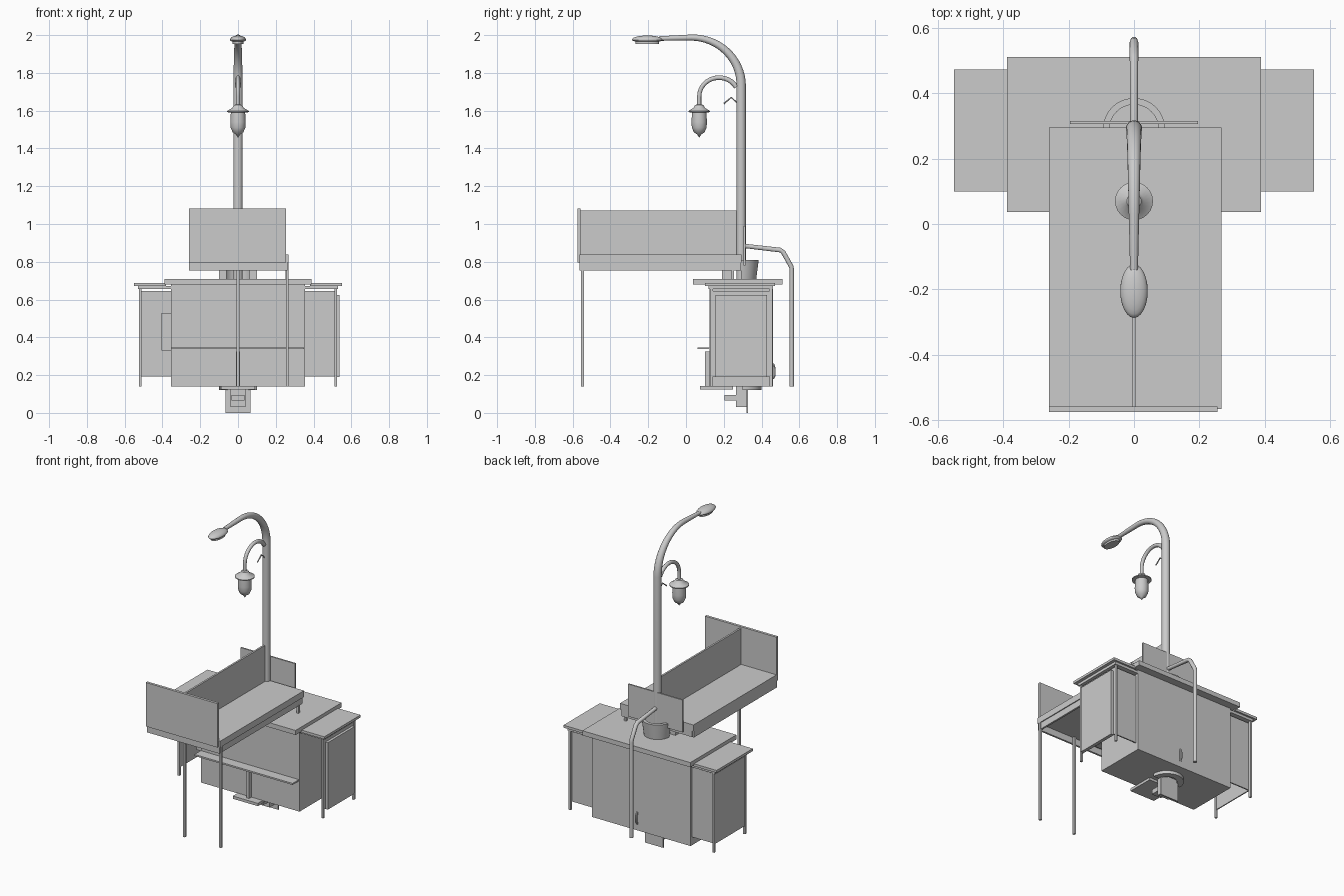
import bpy, bmesh, math
from mathutils import Vector

if "Cube" in bpy.data.objects:
    bpy.data.objects.remove(bpy.data.objects["Cube"])


def link(name, bm, smooth=False):
    bmesh.ops.recalc_face_normals(bm, faces=bm.faces[:])
    me = bpy.data.meshes.new(name)
    bm.to_mesh(me)
    bm.free()
    ob = bpy.data.objects.new(name, me)
    bpy.context.collection.objects.link(ob)
    if smooth:
        bpy.ops.object.select_all(action='DESELECT')
        ob.select_set(True)
        bpy.context.view_layer.objects.active = ob
        bpy.ops.object.shade_smooth_by_angle(angle=math.radians(40))
    return ob


def box(name, x, y, z):
    bm = bmesh.new()
    bmesh.ops.create_cube(bm, size=1)
    for v in bm.verts:
        v.co = Vector([(r[0] + r[1]) / 2 + c * (r[1] - r[0]) for c, r in zip(v.co, (x, y, z))])
    return link(name, bm)


def tube(name, path, x=0, sides=16):
    # sweep a circle along (y, z, radius) points
    bm = bmesh.new()
    rings = []
    for i, (y, z, r) in enumerate(path):
        a, b = path[max(i - 1, 0)], path[min(i + 1, len(path) - 1)]
        t = Vector((b[0] - a[0], b[1] - a[1])).normalized()
        ring = []
        for k in range(sides):
            q = 2 * math.pi * k / sides
            s = r * math.sin(q)
            ring.append(bm.verts.new((x + r * math.cos(q), y - t.y * s, z + t.x * s)))
        rings.append(ring)
    for a, b in zip(rings, rings[1:]):
        for k in range(sides):
            bm.faces.new((a[k], a[(k + 1) % sides], b[(k + 1) % sides], b[k]))
    bm.faces.new(rings[0])
    bm.faces.new(rings[-1])
    return link(name, bm, True)


def lathe(name, profile, x, y, start=0, angle=2 * math.pi, steps=24):
    bm = bmesh.new()
    vs = [bm.verts.new((r * math.cos(start), r * math.sin(start), z)) for r, z in profile]
    es = [bm.edges.new(p) for p in zip(vs, vs[1:])]
    bmesh.ops.spin(bm, geom=vs + es, cent=(0, 0, 0), axis=(0, 0, 1), angle=angle, steps=steps)
    bmesh.ops.remove_doubles(bm, verts=bm.verts[:], dist=1e-5)
    bmesh.ops.translate(bm, verts=bm.verts[:], vec=(x, y, 0))
    return link(name, bm, True)


def arc(cy, cz, ry, rz, a0, a1, n, r0, r1):
    pts = []
    for i in range(n + 1):
        f = i / n
        a = math.radians(a0 + (a1 - a0) * f)
        pts.append((cy + ry * math.cos(a), cz + rz * math.sin(a), r0 + (r1 - r0) * f))
    return pts


# main cabinet and worktop
box("cabinet", (-.355, .355), (.125, .46), (.14, .68))
box("worktop", (-.388, .388), (.037, .51), (.68, .71))
box("front_shelf", (-.355, .35), (.06, .125), (.337, .347))
box("shelf_support", (-.01, .01), (.10, .125), (.14, .325))
box("cabinet_side_box", (-.405, -.355), (.15, .24), (.33, .53))

# side wings: two-layer top, legs, outer and back panels
for s, side in ((-1, "left"), (1, "right")):
    def sx(a, b):
        return tuple(sorted((s * a, s * b)))
    box(side + "_wing_top", sx(.38, .55), (.10, .472), (.672, .688))
    box(side + "_wing_rail", sx(.355, .53), (.12, .46), (.655, .672))
    for y, end in ((.135, "front"), (.45, "back")):
        box(f"{side}_wing_{end}_leg", sx(.51, .523), (y - .007, y + .007), (.14, .66))
    box(side + "_wing_back_panel", sx(.355, .515), (.435, .443), (.192, .645))
    box(side + "_wing_outer_panel", sx(.513, .52), (.14, .445), (.192, .645))
box("right_wing_door", (.52, .537), (.155, .43), (.19, .625))

# long raised desk with divider and end screens
box("desk_top", (-.26, .268), (-.565, .295), (.797, .838))
for x in (-.26, .25):
    box("desk_side_apron", (x, x + .012), (-.565, .29), (.755, .797))
for y in (-.565, .28):
    box("desk_end_apron", (-.248, .25), (y, y + .012), (.755, .797))
box("desk_divider", (-.006, .006), (-.56, .275), (.838, 1.072))
box("front_screen", (-.26, .255), (-.575, -.558), (.797, 1.082))
box("back_screen", (-.195, .195), (.305, .315), (.78, .99))
for x in (0, .26):
    box("desk_leg", (x - .007, x + .007), (-.555, -.541), (.14, .80))
box("desk_post", (.252, .266), (.24, .254), (.71, .76))
for s in (-1, 1):
    box("desk_block", tuple(sorted((s * .06, s * .1))), (.19, .25), (.71, .76))

# tall lamp post with curved arm
post = [(.292, .71, .025), (.292, 1.3, .025)]
post += arc(.03, 1.735, .262, .252, 0, 90, 16, .025, .016)
post += [(-.14, 1.982, .012)]
tube("lamp_post", post)

# lamp head on the arm end
bm = bmesh.new()
bmesh.ops.create_uvsphere(bm, u_segments=24, v_segments=12, radius=1)
for v in bm.verts:
    v.co = Vector((v.co.x * .042, -.205 + v.co.y * .082, 1.975 + v.co.z * (.023 if v.co.z > 0 else .014)))
link("lamp_head", bm, True)
bm = bmesh.new()
bmesh.ops.create_cone(bm, cap_ends=True, segments=24, radius1=1, radius2=1, depth=1)
for v in bm.verts:
    v.co = Vector((v.co.x * .03, -.205 + v.co.y * .062, 1.96 + v.co.z * .012))
link("lamp_lens", bm, True)

# hanging lantern with its hook arm and small bracket
hook = arc(.175, 1.675, .105, .1, 30, 180, 14, .013, .011) + [(.07, 1.62, .011)]
tube("lantern_arm", hook, sides=12)
lathe("lantern_cap", [(0, 1.635), (.022, 1.63), (.03, 1.615), (.058, 1.598), (.058, 1.592), (0, 1.588)], 0, .07)
lathe("lantern_body", [(0, 1.59), (.038, 1.59), (.041, 1.54), (.039, 1.51), (.028, 1.485), (.012, 1.475), (0, 1.457)], 0, .07)
tube("post_bracket", [(.2, 1.637, .004), (.24, 1.67, .004), (.275, 1.637, .004)], sides=8)

# pipe behind the cabinet
tube("back_pipe", [(.30, .885, .012), (.50, .862, .013), (.515, .85, .013), (.557, .775, .013),
                   (.56, .76, .012), (.56, .14, .012)], sides=10)

# half-round collar on the worktop and matching one underneath
lathe("worktop_collar", [(.075, .71), (.082, .71), (.095, .81), (.075, .81), (.075, .71)], 0, .29, 0, math.pi)
lathe("under_collar", [(.06, .12), (.1, .12), (.1, .14), (.06, .14), (.06, .12)], 0, .30, 0, math.pi)

# foot assembly below the cabinet
box("foot_plate", (-.09, .09), (.075, .25), (.124, .142))
box("foot_block", (-.04, .04), (.265, .32), (.03, .14))
box("foot_back_plate", (-.065, .065), (.32, .327), (0, .145))
box("foot_pedal", (-.035, .035), (.205, .265), (.065, .095))
tube("back_handle", [(.46, .18, .006), (.467, .20, .008), (.467, .235, .008), (.46, .26, .006)], x=.03, sides=8)
